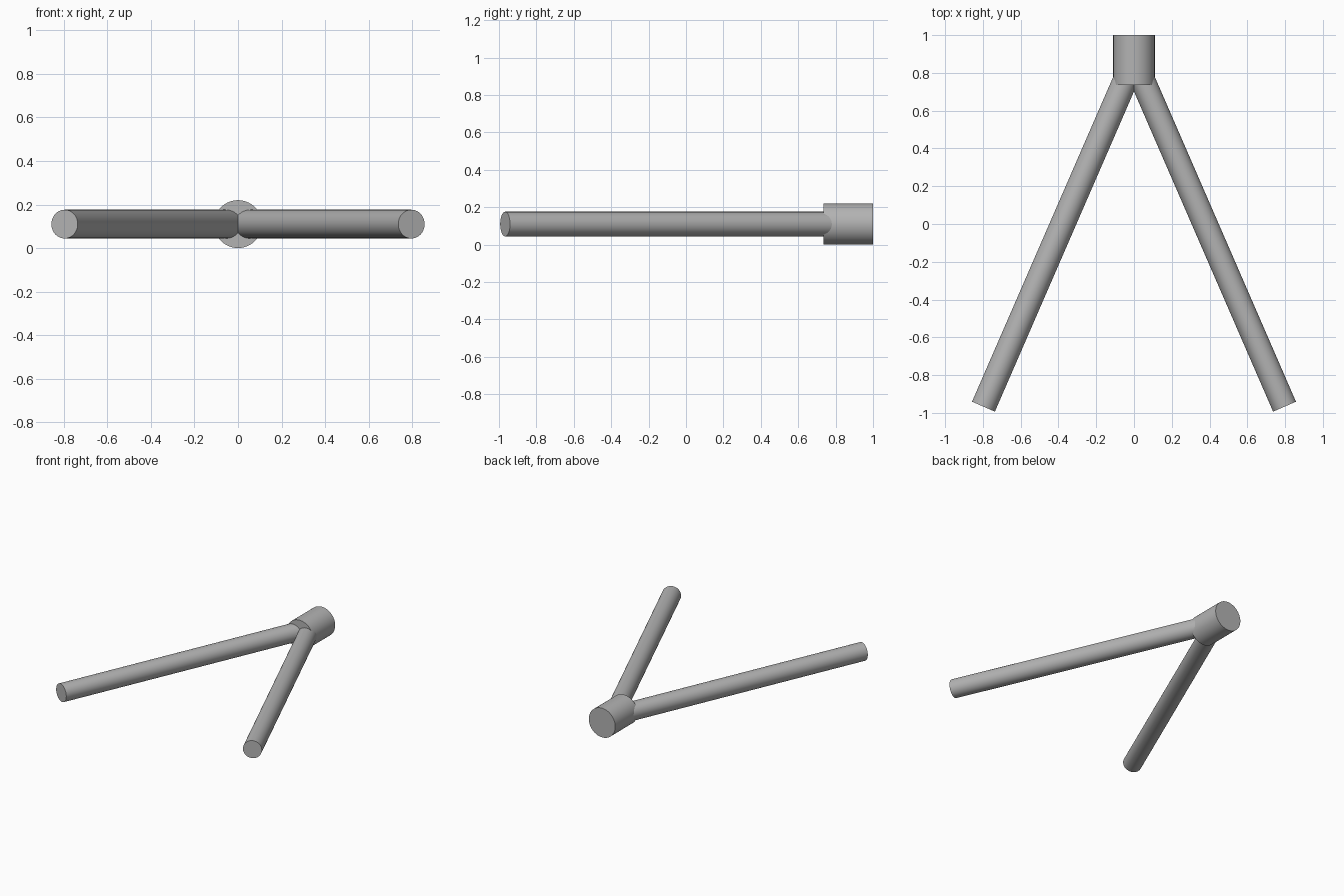
import bpy
import math
from mathutils import Vector

if "Cube" in bpy.data.objects:
    bpy.data.objects.remove(bpy.data.objects["Cube"])

# Single grey finish
GREY = (0.45, 0.45, 0.45, 1)
grey = bpy.data.materials.new("plain grey")
grey.use_nodes = True
grey.diffuse_color = GREY
grey.node_tree.nodes["Principled BSDF"].inputs["Base Color"].default_value = GREY


def rod(name, start, end, radius):
    """Smooth capped cylinder between two points."""
    start, end = Vector(start), Vector(end)
    axis = end - start
    bpy.ops.mesh.primitive_cylinder_add(
        vertices=64, radius=radius, depth=axis.length,
        location=(start + end) / 2,
        rotation=axis.to_track_quat('Z', 'Y').to_euler())
    obj = bpy.context.object
    obj.name = name
    obj.data.materials.append(grey)
    bpy.ops.object.shade_smooth_by_angle(angle=math.radians(30))
    return obj


HEIGHT = 0.11

# Short thick hub at the back
rod("hub", (0, 0.735, HEIGHT), (0, 1, HEIGHT), 0.11)

# Two long legs spreading from the hub's middle
for side, sign in (("left", 1), ("right", -1)):
    rod(side + "_leg", (0, 0.867, HEIGHT), (sign * 0.797, -0.967, HEIGHT), 0.066)
